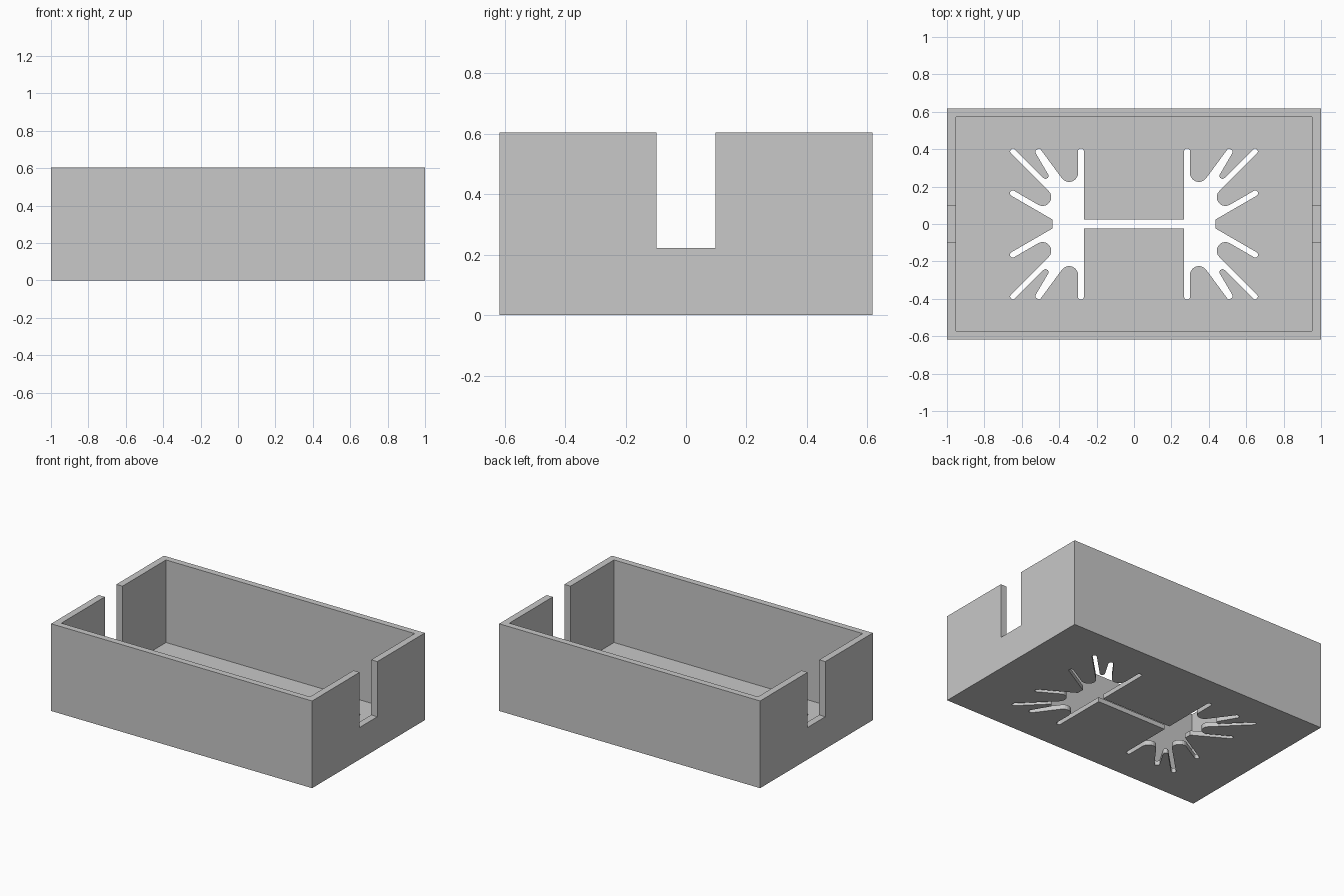
import bpy
import bmesh
import math
from mathutils import Vector

cube = bpy.data.objects.get("Cube")
if cube:
    bpy.data.objects.remove(cube, do_unlink=True)

# Overall sizes
HALF_X, HALF_Y, HEIGHT = 1.0, 0.617, 0.604
INNER_X, INNER_Y, FLOOR = 0.953, 0.573, 0.032
NOTCH_HALF, NOTCH_Z = 0.097, 0.222

grey = bpy.data.materials.new("plain grey")
grey.use_nodes = True
colour = (0.578, 0.578, 0.578, 1)
grey.diffuse_color = colour
grey.node_tree.nodes["Principled BSDF"].inputs["Base Color"].default_value = colour

bm = bmesh.new()


def add_face(points):
    return bm.faces.new([bm.verts.new(p) for p in points])


def bridge(first, second):
    """Join two matching open paths with a strip of quads."""
    for i in range(len(first) - 1):
        add_face([first[i], first[i + 1], second[i + 1], second[i]])


def rounded(corners, steps=10):
    """Replace each corner that has a radius by an arc."""
    points = []
    for i, (x, y, r) in enumerate(corners):
        p = Vector((x, y, 0))
        if r == 0:
            points.append((x, y))
            continue
        a = (Vector((*corners[i - 1][:2], 0)) - p).normalized()
        b = (Vector((*corners[i + 1][:2], 0)) - p).normalized()
        half = a.angle(b) / 2
        centre = p + (a + b).normalized() * r / math.sin(half)
        start = (p + a * r / math.tan(half) - centre).normalized()
        end = (p + b * r / math.tan(half) - centre).normalized()
        for k in range(steps + 1):
            q = centre + start.slerp(end, k / steps) * r
            points.append((q.x, q.y))
    return points


# One quarter of the floor opening: four slots with rounded tongues between
quarter = rounded([
    (0.268, 0.023, 0),
    (0.268, 0.404, 0.014), (0.299, 0.404, 0.014),
    (0.299, 0.127, 0.048),
    (0.506, 0.408, 0.012), (0.531, 0.388, 0.012),
    (0.396, 0.158, 0.016),
    (0.647, 0.409, 0.0145), (0.668, 0.388, 0.0145),
    (0.206, -0.074, 0.0465),
    (0.6535, 0.1845, 0.0145), (0.6685, 0.1585, 0.0145),
    (0.436, 0.024, 0),
    (0.436, 0, 0),
])
# Mirrored path along one long side of the opening, from -x to +x
half_opening = [(-x, y) for x, y in reversed(quarter)] + quarter


def end_profile(x, half_y, bottom):
    """Outline of an end wall with its notch, at one x position."""
    right = [(half_y, bottom), (half_y, HEIGHT), (NOTCH_HALF, HEIGHT), (NOTCH_HALF, NOTCH_Z)]
    outline = [(0, bottom)] + right + [(-y, z) for y, z in reversed(right)]
    return [(x, y, z) for y, z in outline]


for side in (-1, 1):
    # Floor half, underside and inside, meeting along the middle
    for x, y, z in ((HALF_X, HALF_Y, 0), (INNER_X, INNER_Y, FLOOR)):
        path = [(px, side * py, z) for px, py in half_opening]
        add_face(path + [(x, 0, z), (x, side * y, z), (-x, side * y, z), (-x, 0, z)])
    # Sides of the opening through the floor
    bridge([(x, side * y, 0) for x, y in half_opening],
           [(x, side * y, FLOOR) for x, y in half_opening])

    # Long wall: outer face, rim and inner face
    section = [(HALF_X, HALF_Y, 0), (HALF_X, HALF_Y, HEIGHT),
               (INNER_X, INNER_Y, HEIGHT), (INNER_X, INNER_Y, FLOOR)]
    bridge([(-x, side * y, z) for x, y, z in section],
           [(x, side * y, z) for x, y, z in section])

    # End wall: outer and inner faces, then rim and notch between them
    outer = end_profile(side * HALF_X, HALF_Y, 0)
    inner = end_profile(side * INNER_X, INNER_Y, FLOOR)
    add_face(outer)
    add_face(inner)
    bridge(outer[2:-1], inner[2:-1])

# Weld everything into one closed tray
bmesh.ops.remove_doubles(bm, verts=bm.verts[:], dist=0.00001)
bmesh.ops.recalc_face_normals(bm, faces=bm.faces[:])
mesh = bpy.data.meshes.new("tray")
bm.to_mesh(mesh)
bm.free()
mesh.materials.append(grey)
tray = bpy.data.objects.new("tray", mesh)
bpy.context.scene.collection.objects.link(tray)
